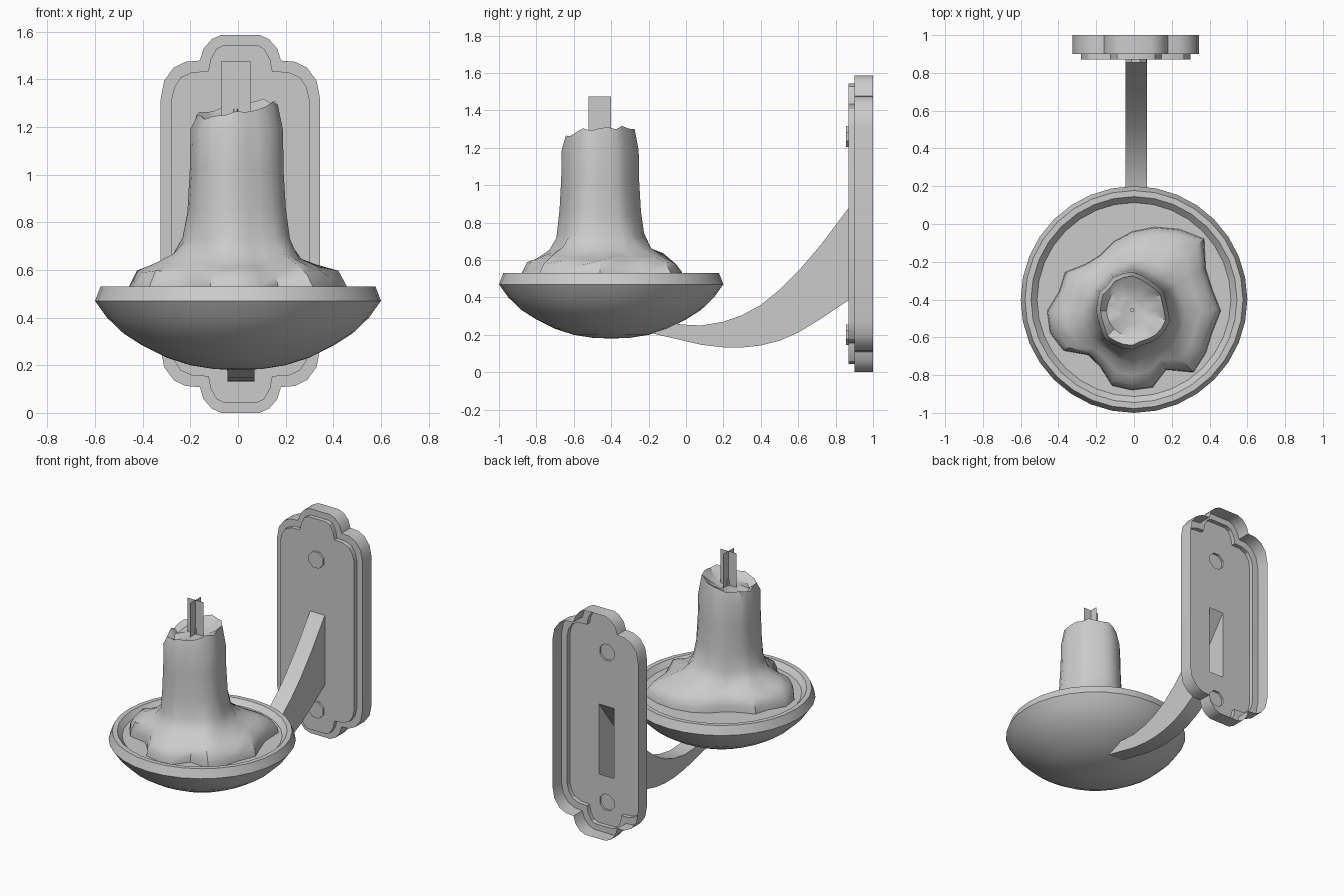
import bpy, bmesh, math, random
from math import cos, sin, pi

if "Cube" in bpy.data.objects:
    bpy.data.objects.remove(bpy.data.objects["Cube"])
random.seed(4)
CX, CZ = 0.01, 0.793      # centre of the wall plate


def finish(name, bm, angle=None):
    me = bpy.data.meshes.new(name)
    bm.to_mesh(me)
    bm.free()
    ob = bpy.data.objects.new(name, me)
    bpy.context.collection.objects.link(ob)
    if angle:
        bpy.ops.object.select_all(action='DESELECT')
        ob.select_set(True)
        bpy.context.view_layer.objects.active = ob
        bpy.ops.object.shade_smooth_by_angle(angle=math.radians(angle))
    return ob


def loft(bm, rings):
    """Skin closed rings of points; returns the vertex rings."""
    vr = [[bm.verts.new(p) for p in r] for r in rings]
    for a, b in zip(vr, vr[1:]):
        n = len(a)
        for i in range(n):
            j = (i + 1) % n
            bm.faces.new((a[i], a[j], b[j], b[i]))
    return vr


def loop_edges(bm, vs):
    out = []
    for i in range(len(vs)):
        pair = (vs[i], vs[(i + 1) % len(vs)])
        out.append(bm.edges.get(pair) or bm.edges.new(pair))
    return out


def outline(quarter, y):
    q = quarter
    pts = (q + [(-x, z) for x, z in reversed(q)] + [(-x, -z) for x, z in q]
           + [(x, -z) for x, z in reversed(q)])
    return [(CX + x, y, CZ + z) for x, z in pts]


def octagon(z, y, r=0.06):
    return [(CX, y, z) if r == 0 else
            (CX + r * cos(pi / 8 + i * pi / 4), y, z + r * sin(pi / 8 + i * pi / 4))
            for i in range(8)]


# Wall plate: open-backed stepped shell with arm slot and bolt holes
outer = [(.335, .52), (.32, .6), (.28, .655), (.23, .68), (.17, .685),
         (.155, .735), (.12, .775), (.08, .793)]
inner = [(.29, .52), (.277, .575), (.25, .615), (.2, .637), (.135, .64),
         (.125, .69), (.10, .735), (.07, .75)]
AX0, AX1 = -0.045, 0.07
bm = bmesh.new()
rings = loft(bm, [outline(outer, 1), outline(outer, .9),
                  outline(inner, .9), outline(inner, .87)])
edges = loop_edges(bm, rings[-1])
holes = [[(AX0, .87, .385), (AX1, .87, .385), (AX1, .87, .88), (AX0, .87, .88)],
         octagon(.2, .87), octagon(1.26, .87)]
for h in holes:
    edges += loop_edges(bm, [bm.verts.new(p) for p in h])
bmesh.ops.triangle_fill(bm, use_beauty=True, edges=edges, normal=(0, -1, 0))
finish("wall_plate", bm, 30)

# Bolt heads
for name, z in (("lower_bolt", .2), ("upper_bolt", 1.26)):
    bm = bmesh.new()
    bm.faces.new(loft(bm, [octagon(z, .87), octagon(z, .855)])[-1])
    finish(name, bm)

# Curved arm, open where it meets the plate
top = [(.87, .88), (.72, .68), (.6, .54), (.5, .44), (.4, .36), (.3, .305),
       (.2, .27), (.08, .25), (-.02, .255), (-.12, .27)]
bot = [(.87, .385), (.72, .285), (.6, .212), (.5, .168), (.4, .143), (.3, .132),
       (.2, .133), (.08, .147), (-.04, .175), (-.2, .212)]
bm = bmesh.new()
arm = loft(bm, [[(AX0, b[0], b[1]), (AX1, b[0], b[1]), (AX1, t[0], t[1]), (AX0, t[0], t[1])]
                for t, b in zip(top, bot)])
bm.faces.new(arm[-1])
finish("arm", bm, 30)

# Drip bowl
profile = [(.1, .184), (.2, .2), (.3, .232), (.4, .282), (.48, .333), (.55, .4), (.6, .47),
           (.577, .53), (.545, .53), (.513, .495)]
N = 32
bm = bmesh.new()
rings = loft(bm, [[(r * cos(2 * pi * i / N), -.4 + r * sin(2 * pi * i / N), z)
                   for i in range(N)] for r, z in profile])
bm.faces.new(rings[-1])
tip = bm.verts.new((0, -.4, .18))
for i in range(N):
    bm.faces.new((tip, rings[0][(i + 1) % N], rings[0][i]))
finish("drip_bowl", bm, 30)

# Melted candle: puddle outline blended up into a lumpy column
puddle = [.47, .44, .45, .54, .5, .46, .42, .38, .34, .35, .41, .40,
          .45, .45, .42, .33, .34, .41, .42, .42, .36, .46, .45, .44]
M = len(puddle)
ripple = [random.uniform(-.012, .012) for _ in range(M)]
# (height, share of puddle outline, column radius)
levels = [(.49, 1, .2), (.535, .98, .2), (.585, .86, .2), (.62, .62, .2), (.655, .3, .2),
          (.73, .1, .205), (.85, .02, .205), (1.02, 0, .2), (1.18, 0, .197)]
bm = bmesh.new()
rings = []


def ring_point(i, r, z):
    a = 2 * pi * i / M
    return (-.01 + r * cos(a), -.46 + r * sin(a), z)


for z, k, r in levels:
    rings.append([ring_point(i, k * puddle[i] + (1 - k) * (r + ripple[i]),
                             z + (random.uniform(-.015, .015) if z > .54 else 0))
                  for i in range(M)])
rim = [1.275 + .035 * cos(2 * pi * i / M - .5) + random.uniform(-.012, .012) for i in range(M)]
rim[3] += .02
rings.append([ring_point(i, .175 + ripple[i], rim[i]) for i in range(M)])
rings.append([ring_point(i, .135, rim[i] - .03) for i in range(M)])
rings.append([ring_point(i, .07, 1.235) for i in range(M)])
bm.faces.new(loft(bm, rings)[-1])
finish("candle", bm, 40)

# Wick stub
bm = bmesh.new()
stub = loft(bm, [[(-.01 + .012 * cos(i * pi / 3), -.455 + .012 * sin(i * pi / 3), z)
                  for i in range(6)] for z in (1.22, 1.275)])
bm.faces.new(stub[-1])
finish("wick", bm)

# Flame: two crossed flat cards
bm = bmesh.new()
for dx, dy in ((.062, 0), (0, .06)):
    bm.faces.new([bm.verts.new((-.01 + s * dx, -.46 + s * dy, z))
                  for s, z in ((-1, 1.235), (1, 1.235), (1, 1.475), (-1, 1.475))])
finish("flame_cards", bm)
